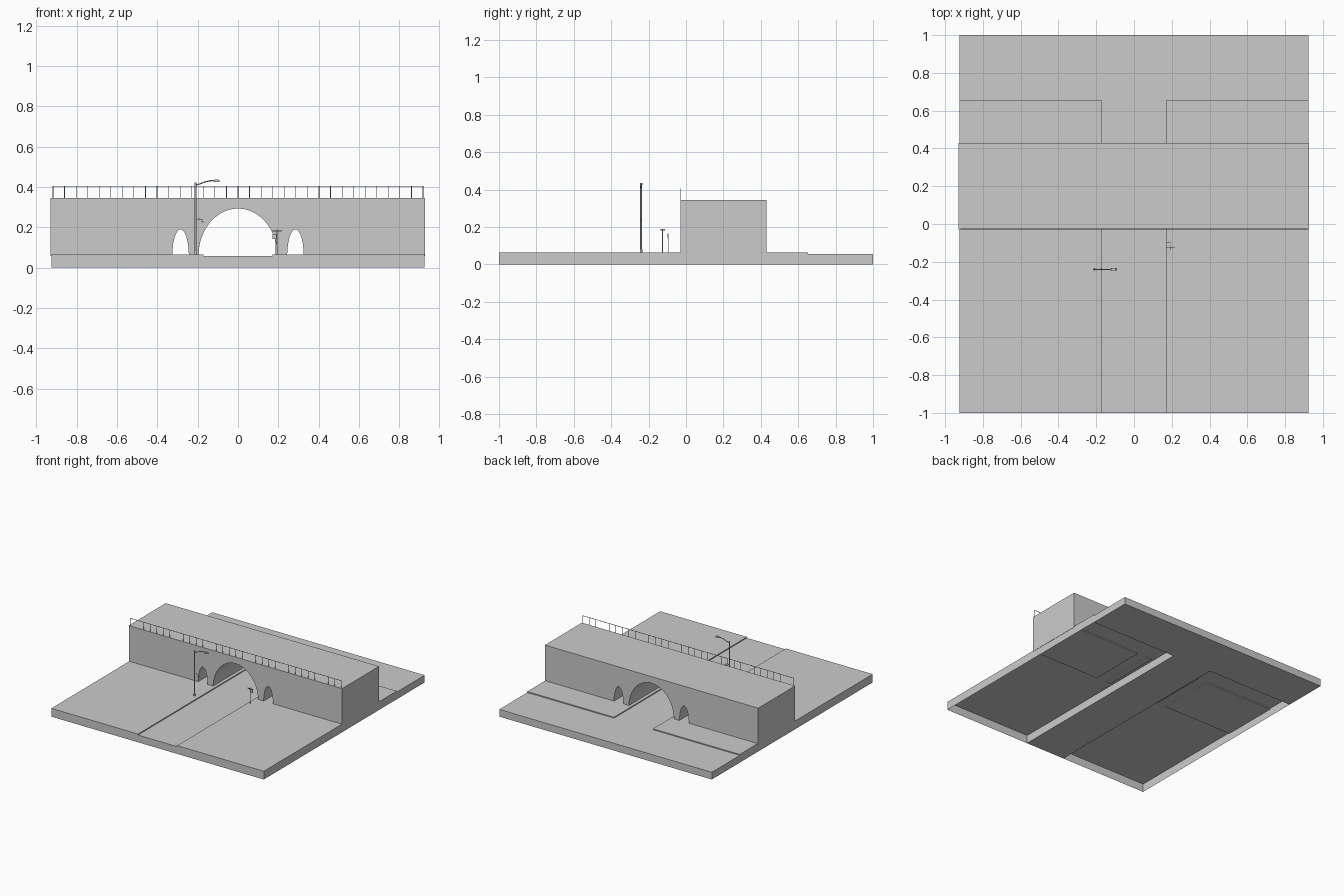
import bpy, bmesh, math

if "Cube" in bpy.data.objects:
    bpy.data.objects.remove(bpy.data.objects["Cube"])


def from_bmesh(name, bm):
    bmesh.ops.recalc_face_normals(bm, faces=bm.faces[:])
    me = bpy.data.meshes.new(name)
    bm.to_mesh(me)
    bm.free()
    ob = bpy.data.objects.new(name, me)
    bpy.context.collection.objects.link(ob)
    return ob


def prism(name, pts, to3d, offset):
    """Closed solid from a 2D outline swept along a vector."""
    bm = bmesh.new()
    face = bm.faces.new([bm.verts.new(to3d(*p)) for p in pts])
    ext = bmesh.ops.extrude_face_region(bm, geom=[face], use_keep_orig=True)
    moved = [g for g in ext["geom"] if isinstance(g, bmesh.types.BMVert)]
    bmesh.ops.translate(bm, verts=moved, vec=offset)
    return from_bmesh(name, bm)


def box(name, x0, x1, y0, y1, z0, z1):
    return prism(name, [(x0, y0), (x1, y0), (x1, y1), (x0, y1)],
                 lambda x, y: (x, y, z0), (0, 0, z1 - z0))


def tube(name, paths, radius, sides=2):
    """Thin round bars along one or more polylines."""
    cu = bpy.data.curves.new(name, "CURVE")
    cu.dimensions = "3D"
    cu.bevel_depth = radius
    cu.bevel_resolution = sides
    cu.use_fill_caps = True
    for path in paths:
        sp = cu.splines.new("POLY")
        sp.points.add(len(path) - 1)
        for p, co in zip(sp.points, path):
            p.co = (*co, 1)
    ob = bpy.data.objects.new(name, cu)
    bpy.context.collection.objects.link(ob)
    bpy.ops.object.select_all(action="DESELECT")
    ob.select_set(True)
    bpy.context.view_layer.objects.active = ob
    bpy.ops.object.convert(target="MESH")
    return bpy.context.object


# T-shaped road slab
W, ROAD, PAVE, BACK = 0.925, 0.172, 0.065, 0.65
road_outline = [(-ROAD, -1), (ROAD, -1), (ROAD, BACK), (W, BACK),
                (W, 1), (-W, 1), (-W, BACK), (-ROAD, BACK)]
prism("road", road_outline, lambda x, y: (x, y, 0), (0, 0, 0.057))

# Raised pavement shells, open underneath
for side, x0, x1 in (("left", -W, -0.17), ("right", 0.17, W)):
    ob = box("pavement_" + side, x0, x1, -1, BACK + 0.003, 0, PAVE)
    bm = bmesh.new()
    bm.from_mesh(ob.data)
    bm.faces.ensure_lookup_table()
    low = [f for f in bm.faces if f.calc_center_median().z < 1e-5]
    bmesh.ops.delete(bm, geom=low, context="FACES")
    bm.to_mesh(ob.data)
    bm.free()


# Bridge body: one profile with three arches cut into its lower edge
def arch(cx, half, top, base, n):
    return [(cx - half * math.cos(math.pi * i / n),
             base + (top - base) * math.sin(math.pi * i / n)) for i in range(n + 1)]


BASE, TOP = 0.058, 0.345
profile = [(-0.93, BASE)]
profile += arch(-0.285, 0.041, 0.19, BASE, 20)
profile += arch(0, 0.196, 0.293, BASE, 36)
profile += arch(0.285, 0.041, 0.19, BASE, 20)
profile += [(0.927, BASE), (0.927, TOP), (-0.93, TOP)]
bridge = prism("bridge", profile, lambda x, z: (x, -0.03, z), (0, 0.46, 0))
bpy.context.view_layer.objects.active = bridge
bridge.select_set(True)
bpy.ops.object.shade_smooth_by_angle(angle=math.radians(30))

# Railing along the front edge
N, RY, RZ = 32, -0.027, 0.404
xs = [-0.918 + 1.836 * i / N for i in range(N + 1)]
tube("railing_posts", [[(x, RY, TOP - 0.003), (x, RY, RZ)] for x in xs], 0.0016, 1)
tube("railing_top", [[(xs[0], RY, RZ), (xs[-1], RY, RZ)]], 0.002, 1)

# Street lamp: footing, pole, curved arm, head
LX, LY = -0.21, -0.24
tube("lamp_footing", [[(LX, LY, 0.06), (LX, LY, 0.08)]], 0.007)
tube("lamp_pole", [[(LX, LY, 0.06), (LX, LY, 0.423)]], 0.0048)
tube("lamp_arm", [[(LX, LY, 0.41), (-0.19, LY, 0.415), (-0.165, LY, 0.425),
                   (-0.14, LY, 0.431), (-0.11, LY, 0.433)]], 0.003)
prism("lamp_head", [(-0.122, 0.426), (-0.092, 0.426), (-0.09, 0.431),
                    (-0.098, 0.437), (-0.118, 0.436)],
      lambda x, z: (x, LY - 0.007, z), (0, 0.014, 0))

# Small lower lamp on the same pole
tube("side_lamp_arm", [[(LX, LY, 0.236), (-0.195, LY, 0.242), (-0.18, LY, 0.24),
                        (-0.176, LY, 0.23)]], 0.0017)
box("side_lamp_head", -0.18, -0.171, LY - 0.004, LY + 0.004, 0.223, 0.231)

# Street sign beside the arch
SX, SY = 0.194, -0.125
tube("street_sign_pole", [[(SX, SY, 0.06), (SX, SY, 0.188)]], 0.0032)
box("street_sign_plate_wide", SX - 0.023, SX + 0.022, SY - 0.0015, SY + 0.0015, 0.18, 0.187)
box("street_sign_plate_cross", SX - 0.0015, SX + 0.0015, SY - 0.012, SY + 0.012, 0.183, 0.19)

# Small traffic sign behind it
tube("traffic_sign_pole", [[(0.184, -0.095, 0.06), (0.184, -0.095, 0.166)]], 0.0016)
box("traffic_sign_plate", 0.172, 0.197, -0.098, -0.0955, 0.141, 0.167)
